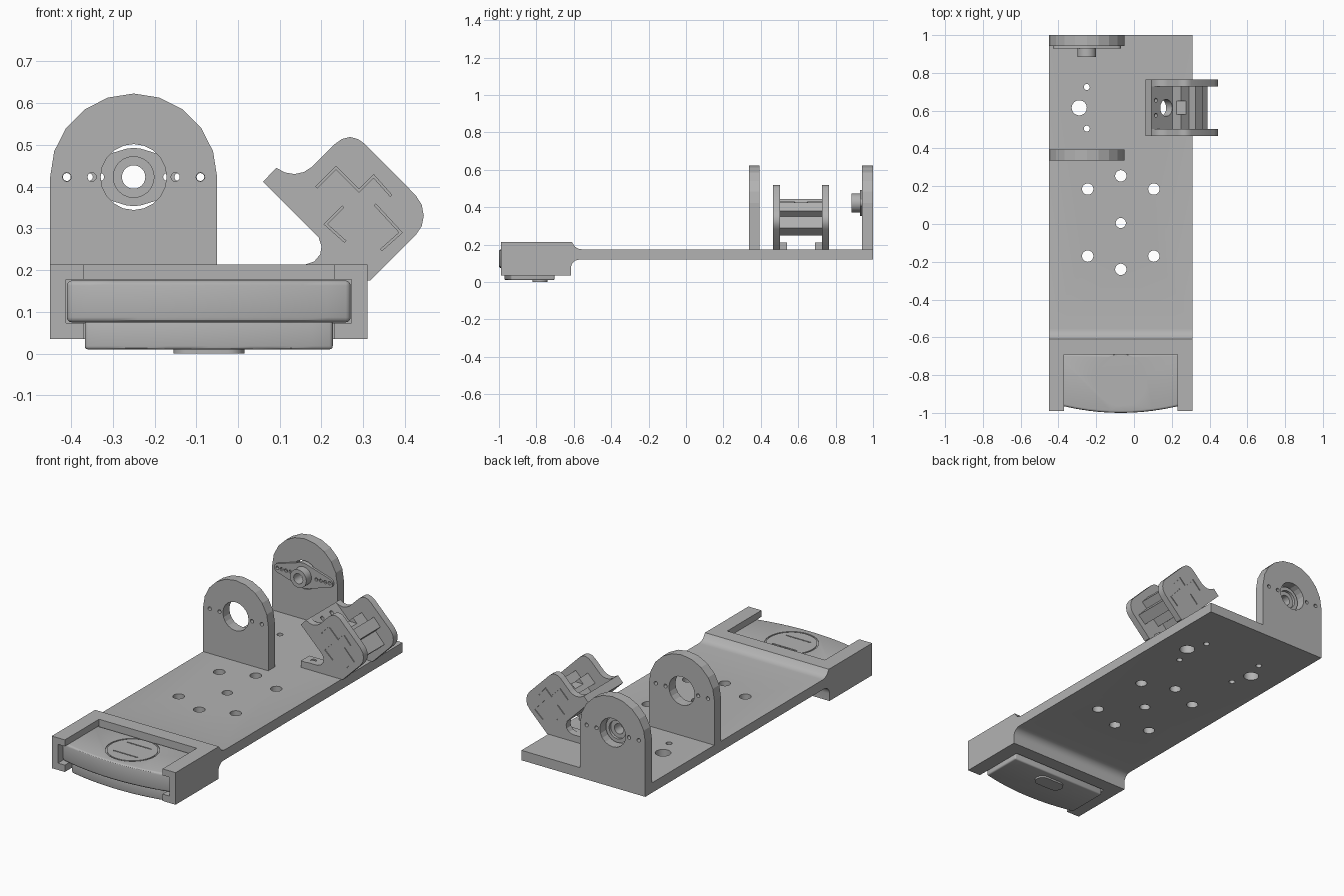
import bpy, bmesh, math
from mathutils import Vector
from mathutils.geometry import convex_hull_2d

if "Cube" in bpy.data.objects:
    bpy.data.objects.remove(bpy.data.objects["Cube"])

grey = bpy.data.materials.new("plain_grey")
grey.diffuse_color = (0.45, 0.45, 0.45, 1)
grey.use_nodes = True
grey.node_tree.nodes["Principled BSDF"].inputs["Base Color"].default_value = grey.diffuse_color


def prism(name, pts, axis, a, b):
    """Extrude a 2D outline along an axis: 'z' takes (x, y), 'y' takes (x, z), 'x' takes (y, z)."""
    put = {'z': lambda p, t: (p[0], p[1], t),
           'y': lambda p, t: (p[0], t, p[1]),
           'x': lambda p, t: (t, p[0], p[1])}[axis]
    bm = bmesh.new()
    lo = [bm.verts.new(put(p, a)) for p in pts]
    hi = [bm.verts.new(put(p, b)) for p in pts]
    bm.faces.new(lo)
    bm.faces.new(hi)
    for i in range(len(pts)):
        j = (i + 1) % len(pts)
        bm.faces.new((lo[i], lo[j], hi[j], hi[i]))
    bmesh.ops.recalc_face_normals(bm, faces=bm.faces)
    me = bpy.data.meshes.new(name)
    bm.to_mesh(me)
    bm.free()
    me.materials.append(grey)
    ob = bpy.data.objects.new(name, me)
    bpy.context.collection.objects.link(ob)
    return ob


def arc(cx, cy, r, a0, a1, n):
    return [(cx + r * math.cos(math.radians(a0 + (a1 - a0) * i / n)),
             cy + r * math.sin(math.radians(a0 + (a1 - a0) * i / n))) for i in range(n + 1)]


def circle(cx, cy, r, n=24):
    return arc(cx, cy, r, 0, 360, n)[:-1]


def rect(x0, x1, y0, y1):
    return [(x0, y0), (x1, y0), (x1, y1), (x0, y1)]


def disc(x, y, r, axis, a, b, n=24):
    return prism("cutter", circle(x, y, r, n), axis, a, b)


def modify(ob, mod):
    bpy.context.view_layer.objects.active = ob
    bpy.ops.object.modifier_apply(modifier=mod.name)


def cut(ob, cutters):
    for c in cutters:
        m = ob.modifiers.new("cut", 'BOOLEAN')
        m.operation, m.solver, m.object = 'DIFFERENCE', 'EXACT', c
        modify(ob, m)
        bpy.data.objects.remove(c)


def bevel(ob, w, n=3):
    m = ob.modifiers.new("bevel", 'BEVEL')
    m.width, m.segments, m.limit_method = w, n, 'ANGLE'
    m.angle_limit = math.radians(40)
    modify(ob, m)


# Long base plate with thick front block and filleted step
side = [(-0.99, 0.035), (-0.615, 0.035), (-0.615, 0.075)]
side += arc(-0.57, 0.075, 0.045, 180, 90, 6)[1:]
side += [(1, 0.12), (1, 0.175), (-0.555, 0.175), (-0.575, 0.178), (-0.592, 0.188), (-0.61, 0.213), (-0.99, 0.213)]
base = prism("base_plate", side, 'x', -0.45, 0.31)
cutters = [prism("cutter", rect(-0.37, 0.23, -1.1, -0.69), 'z', -0.1, 0.4),
           prism("cutter", rect(-0.412, 0.272, -1.1, -0.685), 'z', 0.073, 0.177)]
ring = [(-0.07, 0.255), (-0.07, -0.24), (-0.245, 0.185), (0.105, 0.185), (-0.245, -0.17), (0.105, -0.17)]
cutters += [disc(x, y, 0.03, 'z', 0, 0.4) for x, y in ring]
cutters.append(disc(-0.07, 0.005, 0.027, 'z', 0, 0.4))
for big, small in ((-0.29, -0.25), (0.15, 0.11)):
    cutters.append(disc(big, 0.615, 0.04, 'z', 0, 0.4))
    cutters += [disc(small, y, 0.016, 'z', 0, 0.4, 16) for y in (0.505, 0.725)]
cut(base, cutters)


# Sliding insert: curved-front flange, lower body and foot pad
def tray(x0, x1, y_side, y_mid, y_back):
    xm, h = (x0 + x1) / 2, (x1 - x0) / 2
    front = [(xm + h * t, y_mid + (y_side - y_mid) * t * t) for t in [i / 6 for i in range(-6, 7)]]
    return front + [(x1, y_back), (x0, y_back)]


flange = prism("insert_flange", tray(-0.41, 0.27, -0.955, -1.0, -0.687), 'z', 0.075, 0.175)
bevel(flange, 0.012)
grooves = []
hoop = disc(-0.07, -0.825, 0.137, 'z', 0.171, 0.2, 48)
cut(hoop, [disc(-0.07, -0.825, 0.129, 'z', 0.1, 0.3, 48)])
grooves.append(hoop)
grooves += [prism("cutter", rect(-0.145, 0.005, y - 0.003, y + 0.003), 'z', 0.171, 0.2) for y in (-0.765, -0.885)]
cut(flange, grooves)
body = prism("insert_body", tray(-0.367, 0.227, -0.935, -0.97, -0.703), 'z', 0.01, 0.08)
bevel(body, 0.008)
pad = convex_hull = [p for x in (-0.115, -0.025) for p in circle(x, -0.78, 0.04)]
prism("foot_pad", [pad[i] for i in convex_hull_2d([Vector(p) for p in pad])], 'z', 0, 0.012)

# Two upright round-topped brackets
CX, CZ = -0.25, 0.423
arch = [(-0.45, 0.15), (-0.05, 0.15)] + arc(CX, CZ, 0.2, 0, 180, 10)
for name, y0, y1 in (("front_bracket", 0.337, 0.394), ("rear_bracket", 0.942, 1.0)):
    if name == "rear_bracket":
        arch[0], arch[1] = (-0.45, 0.12), (-0.05, 0.12)
    b = prism(name, arch, 'y', y0, y1)
    cut(b, [disc(CX, CZ, 0.079, 'y', 0, 2, 20)] +
        [disc(CX + s * d, CZ, 0.0105, 'y', 0, 2, 12) for s in (-1, 1) for d in (0.1, 0.16)])

# Lever arm with hub on the rear bracket
pts = [p for x, r in ((0, 0.07), (-0.155, 0.025), (0.155, 0.025)) for p in circle(CX + x, CZ, r)]
hull = [pts[i] for i in convex_hull_2d([Vector(p) for p in pts])]
lever = prism("lever_arm", hull, 'y', 0.93, 0.945)
cut(lever, [disc(CX, CZ, 0.028, 'y', 0, 2)] +
    [disc(CX + s * d, CZ, 0.0095, 'y', 0, 2, 12) for s in (-1, 1) for d in (0.08, 0.107, 0.134, 0.16)])
for name, r, y0, y1 in (("lever_hub", 0.05, 0.885, 0.932), ("lever_rear_ring", 0.07, 0.944, 0.96)):
    hub = disc(CX, CZ, r, 'y', y0, y1)
    hub.name = name
    cut(hub, [disc(CX, CZ, 0.028 if r < 0.06 else 0.05, 'y', 0, 2)])

# Tilted clamp: two side cheeks with etched angle lines
cheek = [(0.06, 0.412), (0.092, 0.445), (0.112, 0.434), (0.135, 0.43), (0.158, 0.435), (0.178, 0.448),
         (0.232, 0.502), (0.249, 0.514), (0.268, 0.519), (0.287, 0.514), (0.303, 0.503), (0.425, 0.38),
         (0.44, 0.357), (0.445, 0.33), (0.44, 0.305), (0.425, 0.283), (0.317, 0.175), (0.1, 0.175),
         (0.1, 0.213), (0.16, 0.213), (0.183, 0.221), (0.197, 0.238), (0.2, 0.257), (0.193, 0.279)]
marks = [[(0.19, 0.4), (0.235, 0.445), (0.29, 0.39), (0.325, 0.425), (0.365, 0.38)],
         [(0.25, 0.35), (0.21, 0.31), (0.255, 0.27)],
         [(0.33, 0.355), (0.39, 0.29), (0.345, 0.25)]]
for name, y0, y1, e0, e1 in (("clamp_cheek_front", 0.465, 0.503, 0.46, 0.47),
                             ("clamp_cheek_rear", 0.727, 0.765, 0.76, 0.77)):
    c = prism(name, cheek, 'y', y0, y1)
    lines = []
    for path in marks:
        for p, q in zip(path, path[1:]):
            p, q = Vector(p), Vector(q)
            d = (q - p).normalized() * 0.0025
            n = Vector((-d.y, d.x))
            lines.append(prism("cutter", [p - d - n, q + d - n, q + d + n, p - d + n], 'y', e0, e1))
    cut(c, lines)

# Clamp mounting ears on the base
for name, y0, y1, yh in (("clamp_ear_front", 0.465, 0.54, 0.505), ("clamp_ear_rear", 0.69, 0.765, 0.725)):
    ear = prism(name, rect(0.06, 0.28, y0, y1), 'z', 0.175, 0.211)
    cut(ear, [disc(0.11, yh, 0.016, 'z', 0, 0.4, 16)])

# Sloping clamp wall with a large hole and two screw holes
wall = prism("clamp_wall", [(0.06, 0.412), (0.092, 0.445), (0.232, 0.305), (0.2, 0.272)], 'y', 0.503, 0.727)
holes = []
for x, z, y, r in ((0.155, 0.35, 0.615, 0.045), (0.1, 0.405, 0.575, 0.011), (0.1, 0.405, 0.655, 0.011)):
    h = disc(0, 0, r, 'z', -0.2, 0.2, 20)
    h.location, h.rotation_euler = (x, y, z), (0, math.radians(45), 0)
    holes.append(h)
bpy.context.view_layer.update()
cut(wall, holes)

# Cross bars between the cheeks
bars = [[(0.205, 0.385), (0.25, 0.43), (0.29, 0.39), (0.25, 0.35)],
        [(0.21, 0.31), (0.25, 0.35), (0.295, 0.31), (0.255, 0.27)],
        [(0.29, 0.39), (0.325, 0.425), (0.365, 0.38), (0.33, 0.345)],
        [(0.33, 0.355), (0.39, 0.29), (0.345, 0.25), (0.29, 0.31)]]
for i, quad in enumerate(bars):
    bar = prism("cross_bar_%d" % (i + 1), quad, 'y', 0.503, 0.727)
    if i == 0:
        cut(bar, [prism("cutter", rect(0.1, 0.4, 0.58, 0.65), 'z', 0.405, 0.6)])

# Shading
for ob in bpy.data.objects:
    bpy.ops.object.select_all(action='DESELECT')
    ob.select_set(True)
    bpy.context.view_layer.objects.active = ob
    if "bracket" not in ob.name:
        bpy.ops.object.shade_smooth_by_angle(angle=math.radians(30))
